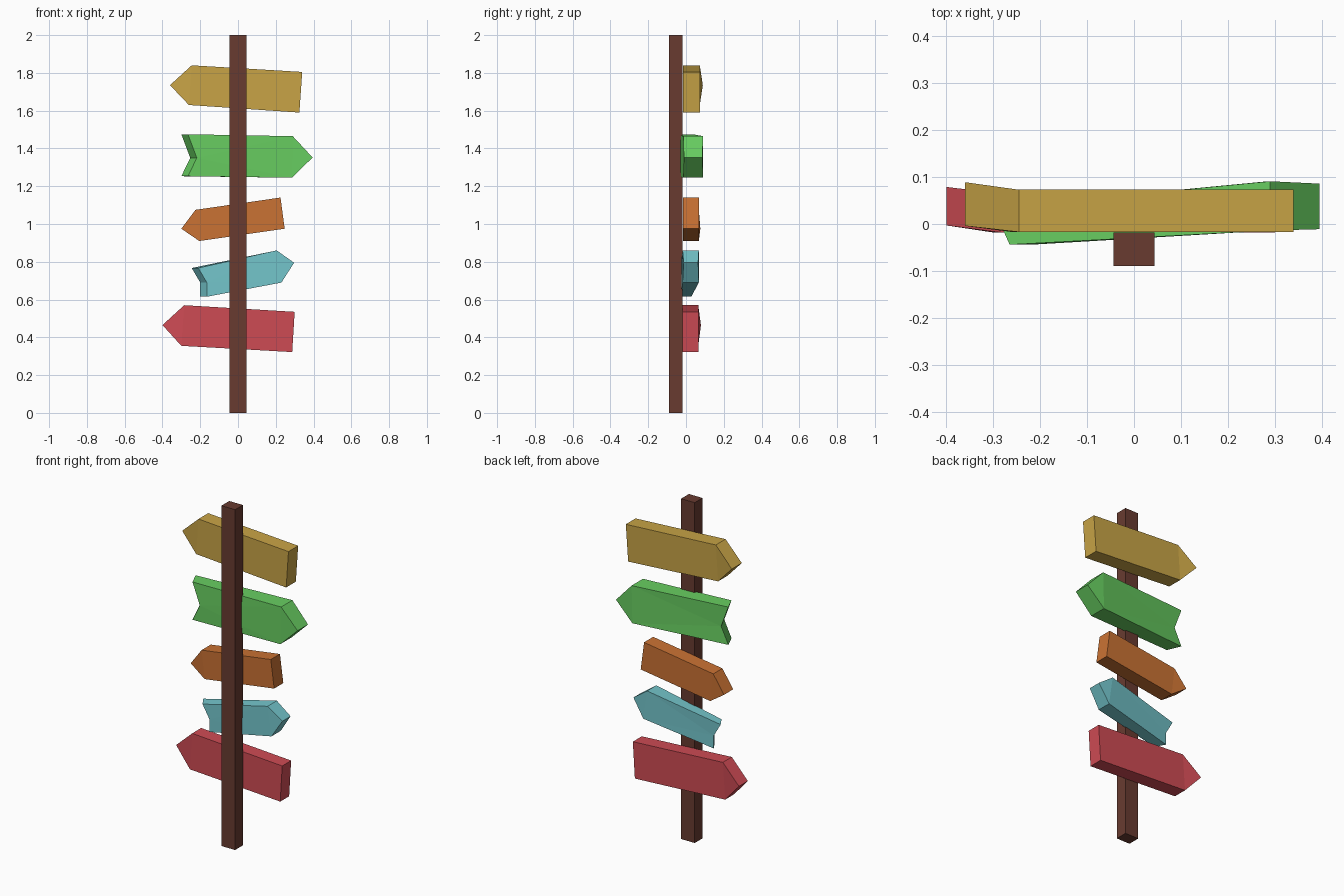
import bpy
import bmesh

cube = bpy.data.objects.get("Cube")
if cube:
    bpy.data.objects.remove(cube, do_unlink=True)


def material(name, rgb):
    """Flat colour given as 0-255 display values, stored as linear."""
    linear = [((c / 255 + 0.055) / 1.055) ** 2.4 for c in rgb]
    mat = bpy.data.materials.new(name)
    mat.use_nodes = True
    mat.diffuse_color = (*linear, 1)
    mat.node_tree.nodes["Principled BSDF"].inputs["Base Color"].default_value = (*linear, 1)
    return mat


def finish(bm, name, mat):
    bmesh.ops.recalc_face_normals(bm, faces=bm.faces)
    mesh = bpy.data.meshes.new(name)
    bm.to_mesh(mesh)
    bm.free()
    mesh.materials.append(mat)
    obj = bpy.data.objects.new(name, mesh)
    bpy.context.collection.objects.link(obj)
    return obj


def sign(name, mat, outline, body, tail, tip, tail_shift=0.0):
    """Arrow board. The outline runs tip, upper shoulder, tail, lower shoulder.
    body, tail and tip are (front y, back y); tail_shift slides the back of the tail."""
    bm = bmesh.new()
    last = len(outline) - 1
    depths = [tip] + [body] + [tail] * (last - 2) + [body]
    sides = []
    for side in (0, 1):
        verts = []
        for i, (x, z) in enumerate(outline):
            shift = tail_shift * side if 1 < i < last else 0
            verts.append(bm.verts.new((x + shift, depths[i][side], z)))
        sides.append(verts)
        # Bent tip triangle, then the board body
        bm.faces.new((verts[0], verts[1], verts[last]))
        if last == 5:
            bm.faces.new((verts[1], verts[2], verts[3]))
            bm.faces.new((verts[1], verts[3], verts[5]))
            bm.faces.new((verts[3], verts[4], verts[5]))
        else:
            bm.faces.new(verts[1:])
    front, back = sides
    for i in range(len(outline)):
        j = (i + 1) % len(outline)
        bm.faces.new((front[i], front[j], back[j], back[i]))
    return finish(bm, name, mat)


# Post
bm = bmesh.new()
bmesh.ops.create_cube(bm, size=1)
for v in bm.verts:
    v.co = (v.co.x * 0.088, v.co.y * 0.072 - 0.054, v.co.z * 2 + 1)
finish(bm, "post", material("dark brown", (104, 59, 48)))

# Boards with a plain tail, pointing right
flat = (-0.017, 0.073)
sign("top_sign", material("mustard", (200, 164, 70)),
     [(-0.36, 1.735), (-0.245, 1.84), (0.34, 1.805), (0.325, 1.59), (-0.26, 1.63)],
     flat, flat, (-0.004, 0.089))
sign("middle_sign", material("orange", (202, 114, 51)),
     [(-0.30, 0.975), (-0.225, 1.075), (0.225, 1.14), (0.247, 0.975), (-0.205, 0.91)],
     (-0.017, 0.068), (-0.017, 0.068), (-0.01, 0.076))
sign("bottom_sign", material("red", (206, 75, 84)),
     [(-0.40, 0.465), (-0.285, 0.57), (0.30, 0.535), (0.287, 0.322), (-0.30, 0.355)],
     (-0.018, 0.065), (-0.018, 0.065), (-0.003, 0.079))

# Boards with a notched tail, pointing left
sign("upper_sign", material("green", (104, 206, 97)),
     [(0.395, 1.352), (0.29, 1.465), (-0.265, 1.475), (-0.218, 1.35), (-0.265, 1.253), (0.285, 1.245)],
     (-0.014, 0.091), (-0.044, 0.035), (-0.011, 0.086), -0.035)
sign("lower_sign", material("cyan", (116, 198, 204)),
     [(0.297, 0.795), (0.205, 0.86), (-0.21, 0.767), (-0.165, 0.69), (-0.165, 0.615), (0.23, 0.69)],
     (-0.018, 0.068), (-0.03, 0.028), (-0.012, 0.064), -0.035)
